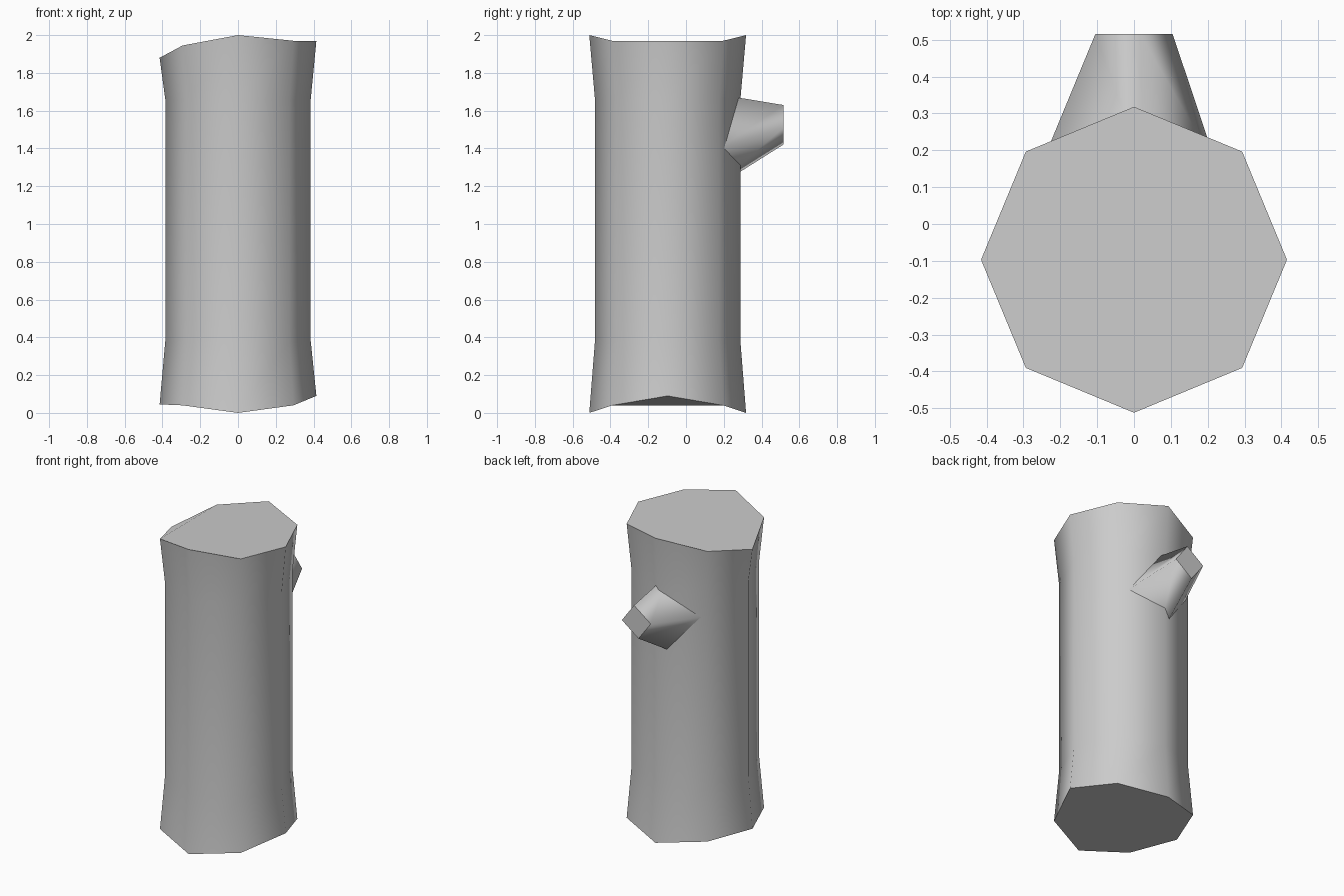
import bpy, bmesh
from math import cos, sin, pi

if "Cube" in bpy.data.objects:
    bpy.data.objects.remove(bpy.data.objects["Cube"])

CENTRE_Y = -0.097
grey = bpy.data.materials.new("plain_grey")
grey.use_nodes = True
grey.diffuse_color = (0.6, 0.6, 0.6, 1)
grey.node_tree.nodes["Principled BSDF"].inputs["Base Color"].default_value = (0.6, 0.6, 0.6, 1)


def loft(name, rings):
    """Skin a stack of equal-sized rings, capped and smooth with sharp ends."""
    bm = bmesh.new()
    loops = [[bm.verts.new(p) for p in ring] for ring in rings]
    n = len(loops[0])
    for low, high in zip(loops, loops[1:]):
        for i in range(n):
            j = (i + 1) % n
            bm.faces.new((low[i], low[j], high[j], high[i])).smooth = True
    for cap in (loops[0], loops[-1]):
        bm.faces.new(cap)
        for i in range(n):
            bm.edges.get((cap[i], cap[(i + 1) % n])).smooth = False
    bmesh.ops.recalc_face_normals(bm, faces=bm.faces)
    mesh = bpy.data.meshes.new(name)
    bm.to_mesh(mesh)
    bm.free()
    mesh.materials.append(grey)
    obj = bpy.data.objects.new(name, mesh)
    bpy.context.collection.objects.link(obj)
    return obj


def octagon(radius, heights):
    """Eight-sided ring; heights run from +x round to -x and mirror in y."""
    return [(radius * cos(k * pi / 4), CENTRE_Y + radius * sin(k * pi / 4),
             heights[min(k, 8 - k)]) for k in range(8)]


# trunk: straight middle, flared ends with uneven cuts
loft("trunk", [
    octagon(0.415, (0.09, 0.04, 0.0, 0.04, 0.045)),
    octagon(0.385, (0.38,) * 5),
    octagon(0.385, (1.66,) * 5),
    octagon(0.415, (1.97, 1.97, 2.0, 1.945, 1.88)),
])

# branch stub: tapered four-sided peg rising out of the back
root = [(0.227, 1.383), (0.025, 1.69), (-0.256, 1.49), (-0.064, 1.19)]
tip = [(0.105, 1.51), (0.017, 1.63), (-0.105, 1.54), (-0.015, 1.42)]
loft("branch_stub", [[(x, y, z) for x, z in ring]
                     for y, ring in ((0.15, root), (0.515, tip))])
